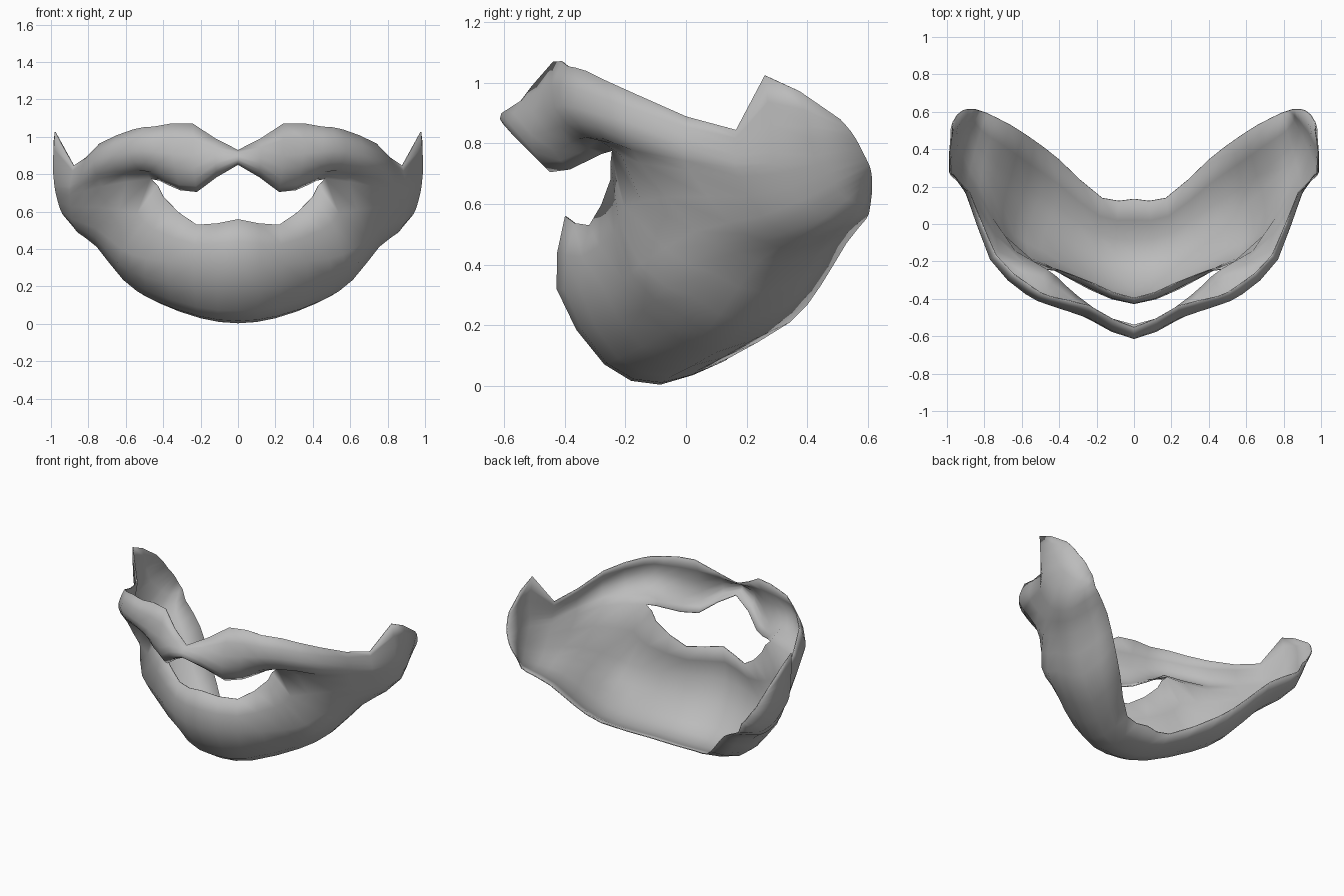
import bpy, bmesh
from mathutils import Vector

if "Cube" in bpy.data.objects:
    bpy.data.objects.remove(bpy.data.objects["Cube"])

# Guide rails for one half, from the centre line out to the ear
TOP_EDGE = [(0, -.555, .93), (.24, -.44, 1.07), (.45, -.39, 1.055), (.56, -.33, 1.04),
            (.74, -.17, .965), (.88, .165, .845), (.98, .26, 1.025), (.98, .51, .88)]
MOUSTACHE = [(0, -.61, .9), (.24, -.505, .9), (.45, -.435, .92), (.58, -.375, .92),
             (.77, -.19, .87), (.89, .165, .79), (.99, .28, .86), (.97, .545, .84)]
ROLL = [(0, -.605, .865), (.23, -.505, .775), (.41, -.385, .80), (.53, -.33, .82),
        (.76, -.18, .80), (.9, .165, .735), (.985, .285, .77), (.955, .57, .80)]
CHEEK = [(.47, -.245, .775), (.73, -.15, .735), (.9, .175, .69), (.975, .3, .70), (.945, .585, .77)]
UPPER_LIP = [(0, -.54, .85), (.22, -.45, .705), (.38, -.32, .745)] + CHEEK
LOWER_LIP = [(0, -.4, .56), (.22, -.32, .53), (.4, -.25, .68)] + CHEEK
JAW = [(0, -.428, .32), (.24, -.35, .32), (.49, -.21, .35), (.62, -.15, .40),
       (.76, .03, .51), (.89, .25, .56), (.95, .38, .61), (.92, .605, .73)]
CHIN = [(0, -.27, .07), (.22, -.225, .09), (.49, -.06, .18), (.64, .03, .29),
        (.765, .17, .44), (.87, .33, .505), (.925, .43, .57), (.9, .613, .70)]
UNDERSIDE = [(0, -.085, .003), (.2, -.05, .03), (.42, .1, .11), (.58, .2, .21),
             (.735, .32, .4), (.845, .42, .49), (.89, .5, .55), (.88, .615, .67)]
BACK_EDGE = [(0, .135, .085), (.17, .14, .09), (.4, .345, .21), (.53, .445, .33),
             (.66, .53, .47), (.79, .595, .55), (.82, .605, .57), (.85, .615, .64)]
SPANS = [2, 2, 2, 2, 2, 1, 2]      # columns per rail span
CORNER = 6                         # column of the mouth corner


def spline(points, steps, mirrored=False):
    """Smooth curve through the points, with a step count for each span."""
    p = [Vector(q) for q in points]
    first = Vector((-p[1].x, p[1].y, p[1].z)) if mirrored else 2 * p[0] - p[1]
    p = [first] + p + [2 * p[-1] - p[-2]]
    out = []
    for i, n in enumerate(steps):
        a, b, c, d = p[i:i + 4]
        for k in range(n):
            t = k / n
            out.append(.5 * (2 * b + (c - a) * t + (2 * a - 5 * b + 4 * c - d) * t * t
                             + (3 * b - a - 3 * c + d) * t ** 3))
    return out + [p[-2]]


def add_strip(bm, columns):
    grid = [[bm.verts.new(p) for p in col] for col in columns]
    for a, b in zip(grid, grid[1:]):
        for r in range(len(a) - 1):
            bm.faces.new((a[r], a[r + 1], b[r + 1], b[r]))


edge, front, roll, up, low, jaw, chin, under, back = [
    spline(r, SPANS, True) for r in
    (TOP_EDGE, MOUSTACHE, ROLL, UPPER_LIP, LOWER_LIP, JAW, CHIN, UNDERSIDE, BACK_EDGE)]

# Loft across the rails: split at the mouth, continuous over the cheek
upper_cols, lower_cols = [], []
for i in range(len(edge)):
    top = [edge[i], front[i], roll[i], up[i]]
    bottom = [jaw[i], chin[i], under[i], back[i]]
    if i < CORNER:
        upper_cols.append(spline(top, [2, 2, 2]))
        lower_cols.append(spline([low[i]] + bottom, [2] * 4))
    else:
        col = spline(top + bottom, [2] * 7)
        upper_cols.append(col[:7])
        lower_cols.append(col[6:])

bm = bmesh.new()
add_strip(bm, upper_cols)
add_strip(bm, lower_cols)
bmesh.ops.remove_doubles(bm, verts=bm.verts, dist=.0005)
mesh = bpy.data.meshes.new("beard_shell")
bm.to_mesh(mesh)
bm.free()

beard = bpy.data.objects.new("beard_shell", mesh)
bpy.context.collection.objects.link(beard)
grey = bpy.data.materials.new("plain_grey")
grey.diffuse_color = (.5, .5, .5, 1)
grey.use_nodes = True
grey.node_tree.nodes["Principled BSDF"].inputs["Base Color"].default_value = grey.diffuse_color
mesh.materials.append(grey)

# Second half and thin wall
mirror = beard.modifiers.new("mirror", 'MIRROR')
mirror.use_clip = True
wall = beard.modifiers.new("wall", 'SOLIDIFY')
wall.thickness = .006
wall.offset = -1

bpy.context.view_layer.objects.active = beard
beard.select_set(True)
bpy.ops.object.shade_smooth_by_angle(angle=1.05)
